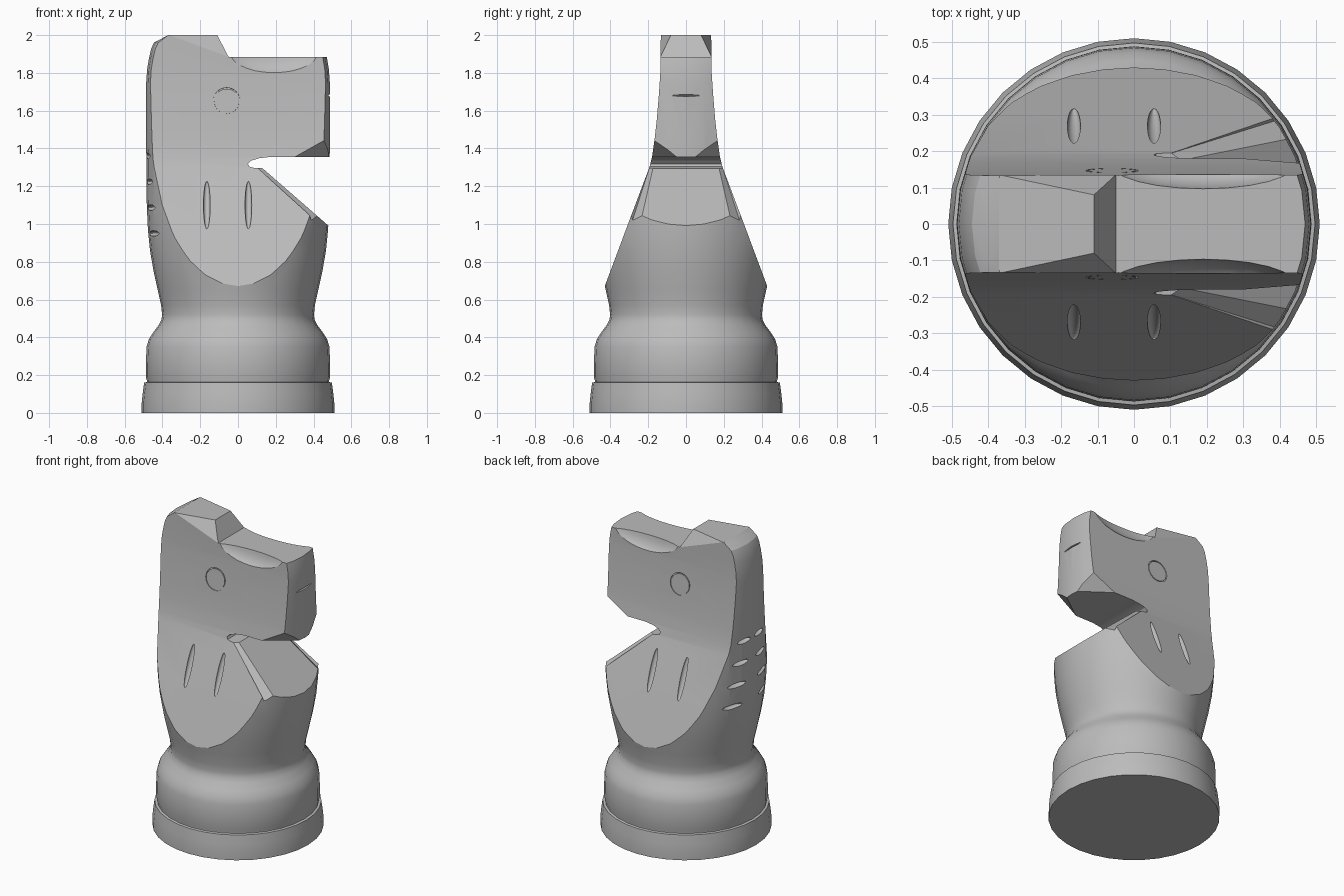
import bpy, bmesh
from math import cos, sin, pi, radians
from mathutils import Matrix, Vector

cube = bpy.data.objects.get("Cube")
if cube:
    bpy.data.objects.remove(cube)

grey = bpy.data.materials.new("plain_grey")
grey.use_nodes = True
grey.diffuse_color = (0.5, 0.5, 0.5, 1)
grey.node_tree.nodes["Principled BSDF"].inputs["Base Color"].default_value = (0.5, 0.5, 0.5, 1)


def lathe(profile, sides, ring=False):
    """Turn (radius, z) points about z; ring joins the last point to the first."""
    bm = bmesh.new()
    rows = [[bm.verts.new((r * cos(2 * pi * i / sides), r * sin(2 * pi * i / sides), z))
             for i in range(sides)] for r, z in profile]
    pairs = list(zip(rows, rows[1:]))
    if ring:
        pairs.append((rows[-1], rows[0]))
    else:
        bm.faces.new(rows[0])
        bm.faces.new(rows[-1])
    for a, b in pairs:
        for i in range(sides):
            j = (i + 1) % sides
            bm.faces.new((a[i], a[j], b[j], b[i]))
    bmesh.ops.recalc_face_normals(bm, faces=bm.faces)
    return bm


def prism(points, place):
    """Extrude a 2D outline from -1 to 1; place(u, v, w) gives the 3D point."""
    bm = bmesh.new()
    ends = [[bm.verts.new(place(u, v, w)) for u, v in points] for w in (-1, 1)]
    bm.faces.new(ends[0])
    bm.faces.new(ends[1])
    for i in range(len(points)):
        j = (i + 1) % len(points)
        bm.faces.new((ends[0][i], ends[0][j], ends[1][j], ends[1][i]))
    bmesh.ops.recalc_face_normals(bm, faces=bm.faces)
    return bm


def slab(points, outward, grow, depth):
    """Bevel cutter: a grown flat polygon thickened outwards."""
    pts = [Vector(p) for p in points]
    mid = sum(pts, Vector()) / len(pts)
    normal = (pts[1] - pts[0]).cross(pts[2] - pts[0]).normalized()
    if normal.dot(Vector(outward)) < 0:
        normal.negate()
    bm = bmesh.new()
    for p in pts:
        q = mid + (p - mid) * grow
        bm.verts.new(q)
        bm.verts.new(q + normal * depth)
    bmesh.ops.convex_hull(bm, input=bm.verts)
    bmesh.ops.recalc_face_normals(bm, faces=bm.faces)
    return bm


def ellipsoid(centre, size, turn=Matrix()):
    bm = bmesh.new()
    bmesh.ops.create_uvsphere(bm, u_segments=24, v_segments=16, radius=1)
    bm.transform(Matrix.Translation(centre) @ turn @ Matrix.Diagonal((*size, 1)))
    return bm


def make_object(name, bm):
    mesh = bpy.data.meshes.new(name)
    bm.to_mesh(mesh)
    bm.free()
    obj = bpy.data.objects.new(name, mesh)
    bpy.context.collection.objects.link(obj)
    return obj


def cut(bm, mirror=True):
    """Subtract the shape, and its y mirror, from the piece."""
    shapes = [bm]
    if mirror:
        other = bm.copy()
        other.transform(Matrix.Scale(-1, 4, (0, 1, 0)))
        bmesh.ops.reverse_faces(other, faces=other.faces)
        shapes.append(other)
    for shape in shapes:
        cutter = make_object("cutter", shape)
        cutter.hide_render = True
        mod = piece.modifiers.new("cut", "BOOLEAN")
        mod.operation, mod.solver, mod.object = "DIFFERENCE", "EXACT", cutter
        bpy.ops.object.modifier_apply(modifier=mod.name)
        bpy.data.objects.remove(cutter)


# Turned body: foot, collar, waist and tall domed block
piece = make_object("horse_head_piece", lathe([
    (.51, 0), (.51, .05), (.505, .1), (.497, .16), (.482, .163), (.482, .17), (.488, .19),
    (.487, .28), (.484, .35), (.472, .39), (.45, .425), (.42, .465), (.405, .495), (.402, .52),
    (.407, .57), (.425, .65), (.447, .75), (.466, .86), (.477, .97), (.483, 1.1), (.486, 1.4),
    (.486, 1.75), (.481, 1.82), (.471, 1.88), (.459, 1.93), (.445, 1.96), (.393, 2)], 32))
piece.data.materials.append(grey)
bpy.context.view_layer.objects.active = piece
piece.select_set(True)

# Sloping flat sides
cut(prism([(.449, .62), (.307, 1), (.194, 1.3), (.179, 1.36), (.166, 1.45), (.155, 1.55),
           (.144, 1.68), (.136, 1.8), (.132, 2.1), (.8, 2.1), (.8, .62)],
          lambda u, v, w: (w, u, v)))

# Step down from ear to snout
cut(prism([(-.05, 1.885), (.7, 1.885), (.7, 2.1), (-.162, 2.1)],
          lambda u, v, w: (u, w, v)), mirror=False)

# Mouth opening with sloping chest
cut(prism([(.7, 1.355), (.17, 1.355), (.11, 1.348), (.07, 1.335), (.053, 1.318), (.06, 1.304),
           (.085, 1.297), (.13, 1.295), (.48, .99), (.7, .797)],
          lambda u, v, w: (u, w, v)), mirror=False)

# Bevels: crown back, ear sides, chin corners, chest edges
cut(slab([(-.37, -.3, 2), (-.37, .3, 2), (-.445, .3, 1.96), (-.445, -.3, 1.96)],
         (-1, 0, 2), 1.2, .1), mirror=False)
cut(slab([(-.37, .135, 2), (-.11, .08, 2), (-.05, .135, 1.885)], (0, 1, 1), 1.1, .1))
cut(slab([(.3, .18, 1.355), (.455, .165, 1.44), (.48, .05, 1.355)], (1, 1, -1), 1.15, .1))
cut(slab([(.13, .175, 1.295), (.42, .23, 1.045), (.39, .28, 1.02), (.118, .195, 1.285)],
         (0, 1, 1), 1.2, .05))

# Scoops along the snout
cut(ellipsoid((.19, .165, 1.91), (.26, .07, .12)))

# Eye rings
eye = lathe([(.066, -.007), (.072, -.007), (.072, .02), (.066, .02)], 32, ring=True)
eye.transform(Matrix.Translation((-.06, .147, 1.65)) @ Matrix.Rotation(radians(-84), 4, "X"))
cut(eye)

# Neck slits
for x in (-.165, .055):
    cut(ellipsoid((x, .268, 1.1), (.018, .02, .135), Matrix.Rotation(.37, 4, "X")))

# Mane slits down the back
for i in range(4):
    angle = pi - radians(19 - 3.3 * i)
    spot = (.481 * cos(angle), .481 * sin(angle), .95 + .137 * i)
    cut(ellipsoid(spot, (.03, .08 - .008 * i, .015), Matrix.Rotation(angle, 4, "Z")))

# Nose slit
cut(ellipsoid((.486, 0, 1.68), (.015, .085, .005)), mirror=False)

bpy.ops.object.shade_smooth_by_angle(angle=radians(25))
